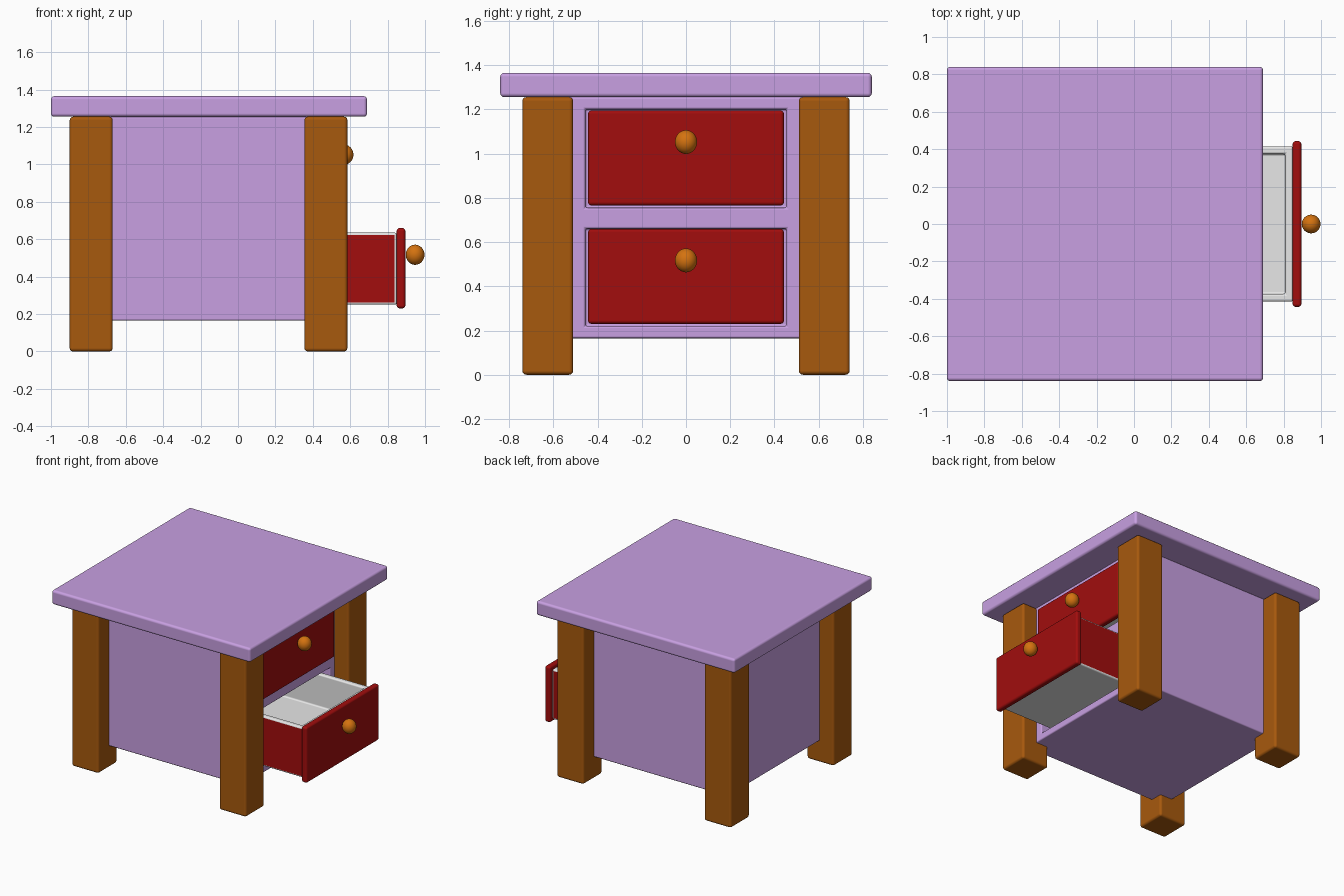
import bpy, bmesh
from mathutils import Vector

cube = bpy.data.objects.get("Cube")
if cube:
    bpy.data.objects.remove(cube)


def material(name, r, g, b):
    m = bpy.data.materials.new(name)
    m.use_nodes = True
    m.diffuse_color = (r, g, b, 1)
    bsdf = next(n for n in m.node_tree.nodes if n.type == 'BSDF_PRINCIPLED')
    bsdf.inputs["Base Color"].default_value = (r, g, b, 1)
    bsdf.inputs["Roughness"].default_value = 0.6
    return m


lilac = material("lilac", 0.58, 0.35, 0.76)
wood = material("brown wood", 0.39, 0.10, 0.004)
red = material("dark red", 0.36, 0.004, 0.004)
white = material("off white", 0.8, 0.8, 0.8)
orange = material("orange knob", 0.66, 0.17, 0.005)


def new_box(lo, hi):
    """bmesh box between two corners"""
    lo, hi = Vector(lo), Vector(hi)
    bm = bmesh.new()
    bmesh.ops.create_cube(bm, size=1)
    for v in bm.verts:
        v.co = (lo + hi) / 2 + v.co * (hi - lo)
    return bm


def finish(name, bm, mats, bevel=0.0):
    """turn a bmesh into a smooth-shaded object with rounded edges"""
    bmesh.ops.recalc_face_normals(bm, faces=bm.faces)
    for f in bm.faces:
        f.smooth = True
    mesh = bpy.data.meshes.new(name)
    bm.to_mesh(mesh)
    bm.free()
    for m in mats:
        mesh.materials.append(m)
    ob = bpy.data.objects.new(name, mesh)
    bpy.context.collection.objects.link(ob)
    if bevel:
        mod = ob.modifiers.new("Bevel", 'BEVEL')
        mod.width = bevel
        mod.segments = 3
        mod.limit_method = 'ANGLE'
        mod.harden_normals = True
        mod.material = 0
    return ob


# Table top
finish("table_top", new_box((-1, -0.84, 1.255), (0.69, 0.84, 1.365)), [lilac], 0.018)

# Legs
for side, y in (("right", -0.74), ("left", 0.51)):
    for end, x in (("back", -0.9), ("front", 0.355)):
        finish(f"{end}_{side}_leg", new_box((x, y, 0), (x + 0.23, y + 0.23, 1.255)),
               [wood], 0.018)

# Cabinet body with two drawer openings pushed into its drawer side
FRONT, HALF, SHIFT = 0.465, 0.455, 0.535
openings = [(0.22, 0.66), (0.22 + SHIFT, 0.665 + SHIFT)]
bm = new_box((-0.78, -0.61, 0.165), (FRONT, 0.61, 1.255))
cuts = [((0, y, 0), (0, 1, 0)) for y in (-HALF, HALF)]
cuts += [((0, 0, z), (0, 0, 1)) for pair in openings for z in pair]
for co, no in cuts:
    bmesh.ops.bisect_plane(bm, geom=bm.verts[:] + bm.edges[:] + bm.faces[:],
                           plane_co=co, plane_no=no)
bm.normal_update()
for low, high in openings:
    face = next(f for f in bm.faces if f.normal.x > 0.9
                and abs(f.calc_center_median().y) < 0.1
                and low < f.calc_center_median().z < high)
    new = bmesh.ops.extrude_discrete_faces(bm, faces=[face])["faces"][0]
    bmesh.ops.translate(bm, verts=new.verts[:], vec=(-1.15, 0, 0))
finish("cabinet_body", bm, [lilac], 0.01)


def drawer(name, dx, dz):
    """open tray, front panel and knob, shifted from the closed lower position"""
    move = Vector((dx, 0, dz))
    # Tray: white with red outer sides
    bm = new_box(Vector((-0.6, -0.415, 0.25)) + move, Vector((0.47, 0.415, 0.635)) + move)
    bm.normal_update()
    for f in bm.faces:
        f.material_index = 1 if abs(f.normal.y) > 0.9 else 0
    top = next(f for f in bm.faces if f.normal.z > 0.9)
    bmesh.ops.inset_region(bm, faces=[top], thickness=0.058)
    floor = bmesh.ops.extrude_discrete_faces(bm, faces=[top])["faces"][0]
    bmesh.ops.translate(bm, verts=floor.verts[:], vec=(0, 0, -0.25))
    finish(name + "_tray", bm, [white, red], 0.012)
    # Front panel
    finish(name + "_panel", new_box(Vector((0.468, -0.443, 0.23)) + move,
                                    Vector((0.515, 0.443, 0.66)) + move), [red], 0.016)
    # Knob
    bm = bmesh.new()
    bmesh.ops.create_uvsphere(bm, u_segments=32, v_segments=16, radius=0.05)
    bmesh.ops.scale(bm, verts=bm.verts, vec=(1, 1, 1.08))
    bmesh.ops.translate(bm, verts=bm.verts, vec=Vector((0.567, 0, 0.517)) + move)
    finish(name + "_knob", bm, [orange])


drawer("lower_drawer", 0.38, 0)
drawer("upper_drawer", 0, SHIFT)
